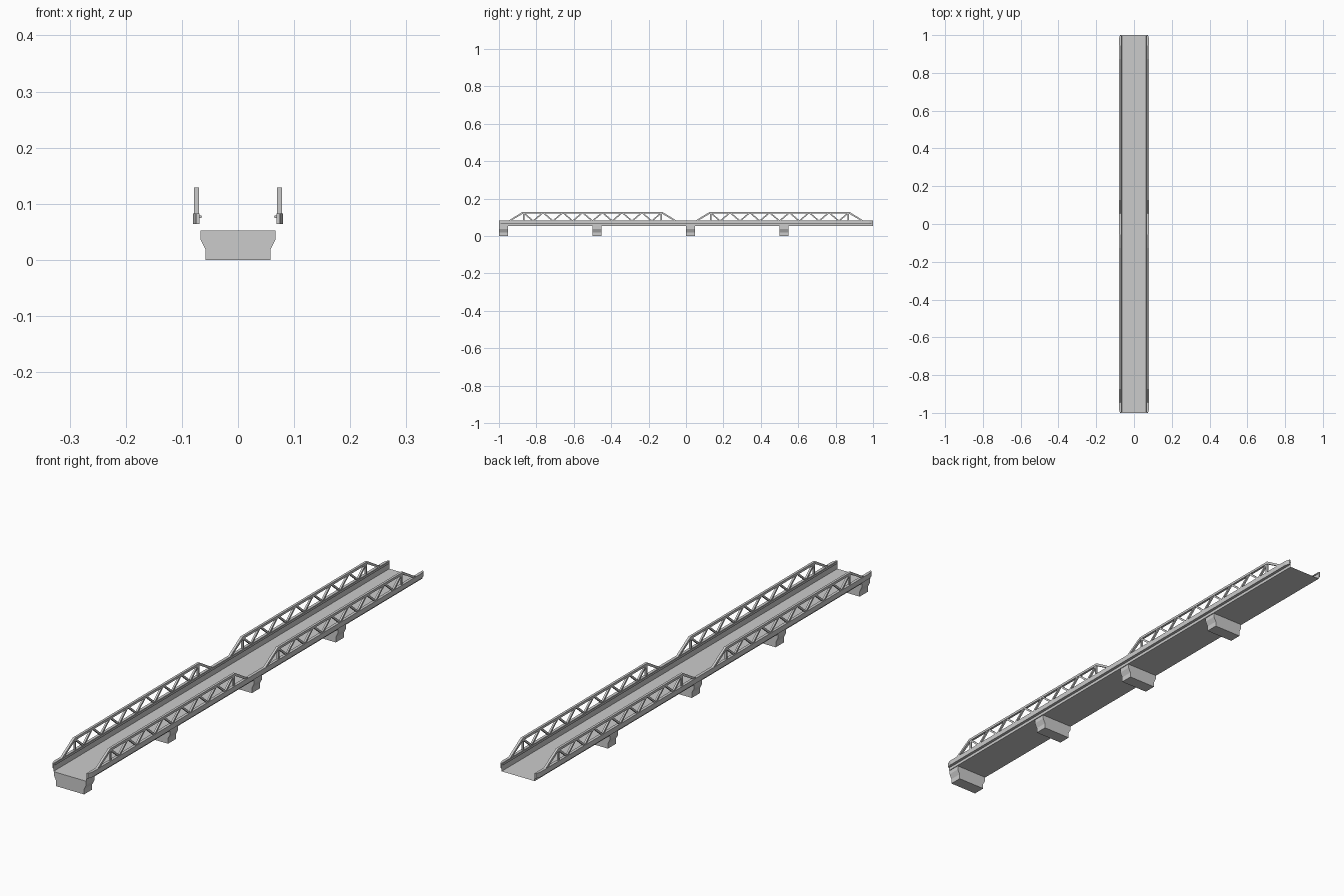
import bpy
import bmesh
from math import atan2, hypot
from mathutils import Matrix, Vector

cube = bpy.data.objects.get("Cube")
if cube:
    bpy.data.objects.remove(cube)

GREY = (0.6, 0.6, 0.6, 1)
mat = bpy.data.materials.new("concrete grey")
mat.use_nodes = True
mat.diffuse_color = GREY
mat.node_tree.nodes["Principled BSDF"].inputs["Base Color"].default_value = GREY

DECK_Z, GIRDER_Z, GIRDER_TOP, TRUSS_TOP = 0.053, 0.064, 0.083, 0.129
TRUSS_X, TRUSS_W = 0.074, 0.009


def finish(bm, name, closed=True):
    if closed:
        bmesh.ops.recalc_face_normals(bm, faces=bm.faces)
    mesh = bpy.data.meshes.new(name)
    bm.to_mesh(mesh)
    bm.free()
    mesh.materials.append(mat)
    obj = bpy.data.objects.new(name, mesh)
    bpy.context.collection.objects.link(obj)
    return obj


def prism(name, outline, offset):
    """Extrude a closed outline along an offset."""
    bm = bmesh.new()
    face = bm.faces.new([bm.verts.new(p) for p in outline])
    new = bmesh.ops.extrude_face_region(bm, geom=[face])["geom"]
    bmesh.ops.translate(bm, vec=offset, verts=[v for v in new if isinstance(v, bmesh.types.BMVert)])
    return finish(bm, name)


def sheet(name, corners):
    """One-sided flat panel."""
    bm = bmesh.new()
    bm.faces.new([bm.verts.new(p) for p in corners])
    return finish(bm, name, closed=False)


def add_bar(bm, x, a, b, width, depth):
    """Square bar between two (y, z) points at a fixed x."""
    dy, dz = b[0] - a[0], b[1] - a[1]
    place = (Matrix.Translation((x, (a[0] + b[0]) / 2, (a[1] + b[1]) / 2))
             @ Matrix.Rotation(atan2(dz, dy), 4, 'X')
             @ Matrix.Diagonal((width, hypot(dy, dz), depth, 1)))
    bmesh.ops.create_cube(bm, size=1, matrix=place)


# Road deck
sheet("road_deck", [(-0.069, -1, DECK_Z), (0.069, -1, DECK_Z),
                    (0.069, 1, DECK_Z), (-0.069, 1, DECK_Z)])

# Piers with a wider head
half = [(0.058, 0), (0.058, 0.019), (0.067, 0.037), (0.067, 0.052)]
pier = half + [(-x, z) for x, z in reversed(half)]
for i, y in enumerate((-1, -0.5, 0, 0.5)):
    prism(f"pier_{i + 1}", [(x, y, z) for x, z in pier], Vector((0, 0.048, 0)))

for side, s in (("left", 1), ("right", -1)):
    # Edge girder with tapered ends
    plan = [(0.069, -1), (0.0745, -1), (0.08, -0.98), (0.08, 0.98), (0.0745, 1), (0.069, 1)]
    prism(f"{side}_girder", [(s * x, y, GIRDER_Z) for x, y in plan],
          Vector((0, 0, GIRDER_TOP - GIRDER_Z)))

    # Thin skirt from the girder down to the deck
    skirt = [(s * 0.069, -s, DECK_Z), (s * 0.069, s, DECK_Z),
             (s * 0.069, s, GIRDER_Z), (s * 0.069, -s, GIRDER_Z)]
    sheet(f"{side}_skirt", skirt)

    # Slim pipe along the inner face
    bm = bmesh.new()
    bmesh.ops.create_cone(bm, cap_ends=True, segments=8, radius1=0.0025, radius2=0.0025, depth=1.99,
                          matrix=Matrix.Translation((s * 0.067, 0, 0.077)) @ Matrix.Rotation(1.5708, 4, 'X'))
    finish(bm, f"{side}_pipe")

    # Two trusses on each side
    for span, mid in (("front", -0.5), ("back", 0.5)):
        x = s * TRUSS_X
        top, low = TRUSS_TOP - 0.004, GIRDER_TOP - 0.003
        a, b = mid - 0.37, mid + 0.37

        # Top chord and sloped end posts as one mitred band
        outer = [(a - 0.083, low), (a - 0.003, TRUSS_TOP), (b + 0.003, TRUSS_TOP), (b + 0.083, low)]
        inner = [(b + 0.068, low), (b, TRUSS_TOP - 0.009), (a, TRUSS_TOP - 0.009), (a - 0.068, low)]
        prism(f"{side}_{span}_chord",
              [(x - TRUSS_W / 2, y, z) for y, z in outer + inner], Vector((TRUSS_W, 0, 0)))

        # Verticals and zigzag braces
        bm = bmesh.new()
        for y in (a + 0.003, b - 0.003):
            add_bar(bm, x, (y, low), (y, top), 0.007, 0.007)
        bays = 7
        step = (b - a) / bays
        for i in range(bays):
            y = a + i * step
            add_bar(bm, x, (y, top), (y + step / 2, low), 0.007, 0.007)
            add_bar(bm, x, (y + step / 2, low), (y + step, top), 0.007, 0.007)
        finish(bm, f"{side}_{span}_braces")
